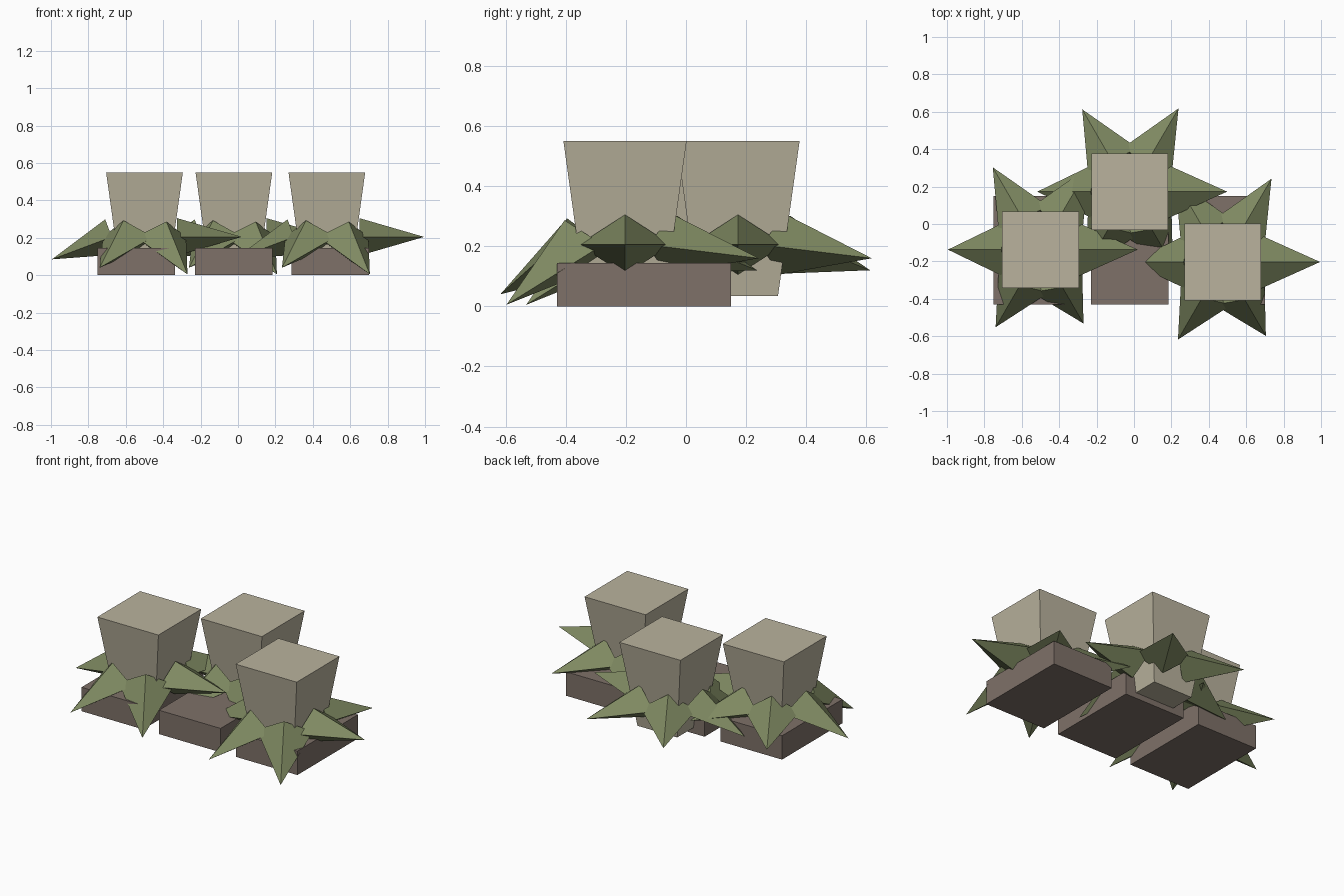
import bpy, bmesh
from mathutils import Vector

cube = bpy.data.objects.get("Cube")
if cube:
    bpy.data.objects.remove(cube, do_unlink=True)


def material(name, rgb):
    mat = bpy.data.materials.new(name)
    mat.use_nodes = True
    mat.diffuse_color = (*rgb, 1)
    mat.node_tree.nodes["Principled BSDF"].inputs["Base Color"].default_value = (*rgb, 1)
    return mat


STONE = material("pale_stone", (0.49, 0.45, 0.34))
LEAF = material("leaf_green", (0.21, 0.25, 0.12))
SOIL = material("brown_soil", (0.21, 0.165, 0.14))


def finish(name, bm, mat):
    bmesh.ops.recalc_face_normals(bm, faces=bm.faces)
    mesh = bpy.data.meshes.new(name)
    bm.to_mesh(mesh)
    bm.free()
    mesh.materials.append(mat)
    obj = bpy.data.objects.new(name, mesh)
    bpy.context.collection.objects.link(obj)
    return obj


def tapered_box(name, mat, x, y, z0, z1, half_x, half_y, taper=1.0):
    """Box whose bottom face is scaled by taper."""
    bm = bmesh.new()
    bmesh.ops.create_cube(bm, size=2)
    for v in bm.verts:
        k = 1 if v.co.z > 0 else taper
        v.co = (x + v.co.x * half_x * k, y + v.co.y * half_y * k,
                z1 if v.co.z > 0 else z0)
    return finish(name, bm, mat)


# Leaf tips relative to each plant's axis
TIPS = [(0.52, 0, 0.205), (0.26, 0.445, 0.16), (-0.255, 0.44, 0.12),
        (-0.495, 0, 0.085), (-0.24, -0.415, 0.04), (0.23, -0.395, 0.005)]
LEAF_START, LEAF_Z = 0.175, 0.205
LEAF_WIDTH, LEAF_HEIGHT = 0.155, 0.10


def leaf_star(name, x, y):
    """Ring of four-sided spikes, each tilted towards its tip."""
    bm = bmesh.new()
    origin = Vector((x, y, 0))
    for tip in map(Vector, TIPS):
        out = Vector((tip.x, tip.y, 0)).normalized()
        root = out * LEAF_START + Vector((0, 0, LEAF_Z))
        side = Vector((-out.y, out.x, 0))
        up = (tip - root).normalized().cross(side)
        ring = [bm.verts.new(origin + root + offset) for offset in
                (side * LEAF_WIDTH, up * LEAF_HEIGHT,
                 -side * LEAF_WIDTH, -up * LEAF_HEIGHT)]
        point = bm.verts.new(origin + tip)
        bm.faces.new(ring)
        for i in range(4):
            bm.faces.new((ring[i], ring[i - 1], point))
    return finish(name, bm, LEAF)


# Planter blocks in a row
for label, x in (("right", -0.543), ("middle", -0.023), ("left", 0.493)):
    tapered_box("soil_block_" + label, SOIL, x, -0.14, 0, 0.145, 0.207, 0.29)

# Plants: tapered block heads with leaf stars
for label, x, y in (("right", -0.5, -0.137), ("middle", -0.022, 0.173),
                    ("left", 0.475, -0.203)):
    tapered_box("head_" + label, STONE, x, y, 0.035, 0.55, 0.205, 0.205, 0.65)
    leaf_star("leaf_star_" + label, x, y)
